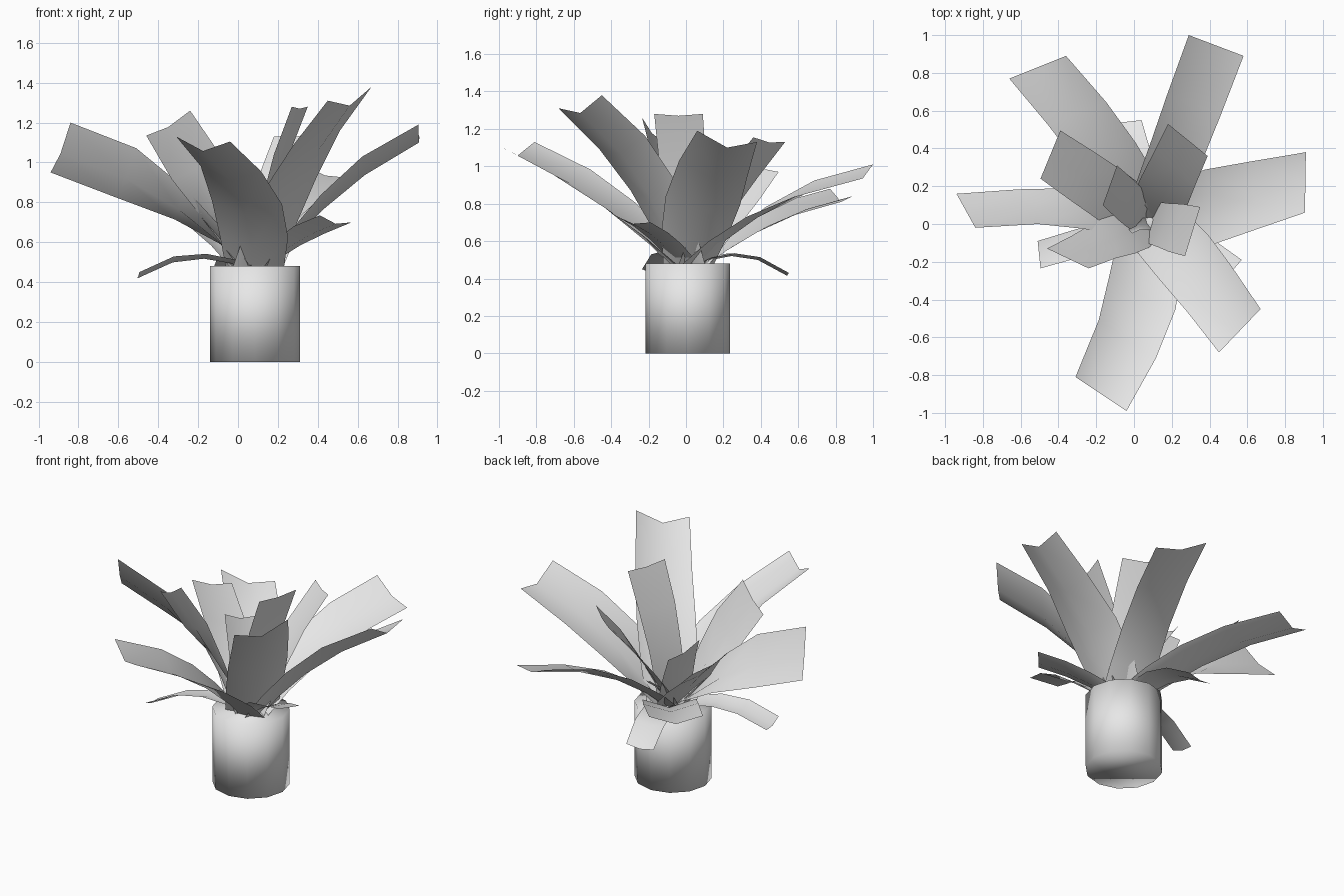
import bpy
import bmesh
from mathutils import Vector

if "Cube" in bpy.data.objects:
    bpy.data.objects.remove(bpy.data.objects["Cube"])

grey = bpy.data.materials.new("light_grey")
grey.diffuse_color = (0.8, 0.8, 0.8, 1)
grey.use_nodes = True
grey.node_tree.nodes["Principled BSDF"].inputs["Base Color"].default_value = grey.diffuse_color
POT = Vector((0.085, 0.01, 0))

# Stations along each leaf, and how much of the belly width each one gets
STATIONS = ((0, -0.6), (0.2, 0.5), (0.43, 1.0), (0.7, 0.6), (1, 0))


def finish(name, bm):
    for f in bm.faces:
        f.smooth = True
    me = bpy.data.meshes.new(name)
    bm.to_mesh(me)
    bm.free()
    me.materials.append(grey)
    ob = bpy.data.objects.new(name, me)
    bpy.context.collection.objects.link(ob)
    return ob


# Round pot, softly shaded over its few sides
bm = bmesh.new()
bmesh.ops.create_cone(bm, cap_ends=True, segments=12, radius1=0.226, radius2=0.226, depth=0.48)
pot = finish("pot", bm)
pot.location = POT + Vector((0, 0, 0.24))


def leaf(name, left, right, arch=0.08, base_half=0.15, belly=1.15, sway=0.0, fold=0.0):
    """Arched strip with a valley fold, from the pot centre to a blunt tip."""
    left, right = Vector(left), Vector(right)
    tip = (left + right) / 2
    tip_half = (right - left) / 2
    out = Vector((tip.x - POT.x, tip.y - POT.y, 0)).normalized()
    base = POT + Vector((0, 0, 0.46))
    side = Vector((-out.y, out.x, 0))
    if side.dot(tip_half) < 0:
        side = -side
    chord = (tip - base).normalized()
    bulge = side.cross(chord)
    if bulge.z < 0:
        bulge = -bulge
    ctrl = (base + tip) / 2 + bulge * arch * 2
    bm = bmesh.new()
    grid = []
    for t, share in STATIONS:
        centre = base * (1 - t) ** 2 + ctrl * 2 * t * (1 - t) + tip * t * t
        centre += side * sway * 4 * t * (1 - t)
        tangent = (ctrl - base) * (1 - t) + (tip - ctrl) * t
        half = (side * base_half).lerp(tip_half, min(1, t * 1.4))
        half *= 1 + (belly - 1) * share
        up = half.cross(tangent).normalized()
        if up.dot(bulge) < 0:
            up = -up
        # The fold drops straight down at the tip, square to the leaf lower down
        drop = up.lerp(Vector((0, 0, 1)), t).normalized() * fold
        grid.append([bm.verts.new(p) for p in (centre - half, centre - drop, centre + half)])
    for a, b in zip(grid, grid[1:]):
        for k in range(2):
            bm.faces.new((a[k], a[k + 1], b[k + 1], b[k]))
    bmesh.ops.recalc_face_normals(bm, faces=bm.faces)
    bm.normal_update()
    if sum(f.normal.dot(bulge) for f in bm.faces) < 0:
        bmesh.ops.reverse_faces(bm, faces=bm.faces)
    finish(name, bm)


# Long spreading leaves
leaf("long_leaf_back", (0.29, 1.0, 1.01), (0.58, 0.89, 0.92), 0.09, 0.14, 0.97, 0, 0.03)
leaf("long_leaf_back_left", (-0.66, 0.77, 0.88), (-0.36, 0.89, 0.84), 0.065, 0.14, 1.04, 0.03, 0.05)
leaf("long_leaf_left", (-0.94, 0.16, 0.95), (-0.84, -0.02, 1.20), 0.08, 0.13, 1.02, -0.05, 0.03)
leaf("long_leaf_right", (0.91, 0.38, 1.13), (0.905, 0.06, 1.19), 0.07, 0.16, 1.26, 0, 0.06)
leaf("long_leaf_front", (-0.31, -0.81, 1.13), (-0.04, -0.99, 1.105), 0.07, 0.17, 1.2, 0.065, 0.06)
leaf("long_leaf_front_right", (0.67, -0.45, 1.38), (0.45, -0.68, 1.31), 0.085, 0.16, 1.1, -0.02, 0.06)

# Steep upright leaves
leaf("upright_leaf_right", (0.35, 0.09, 1.28), (0.27, -0.17, 1.28), 0.03, 0.11, 0.95, 0, 0.01)
leaf("upright_leaf_left", (-0.46, -0.13, 1.135), (-0.24, -0.235, 1.26), 0.01, 0.12, 1.15, 0, 0.02)
leaf("upright_leaf_back", (0.18, 0.53, 1.13), (0.39, 0.36, 1.155), 0.03, 0.14, 1.06, 0, 0.015)
leaf("upright_leaf_back_left", (-0.39, 0.495, 0.97), (-0.495, 0.24, 1.06), 0.02, 0.13, 1.08, 0, 0.02)
leaf("upright_leaf_centre", (-0.165, 0.10, 0.98), (-0.09, 0.31, 0.91), 0.02, 0.09, 1.05, 0, 0.02)

# Low leaves hanging over the rim
leaf("low_leaf_left", (-0.495, -0.235, 0.45), (-0.51, -0.09, 0.42), 0.085, 0.07, 1.05, 0, 0.015)
leaf("low_leaf_back", (0.04, 0.55, 0.43), (-0.14, 0.53, 0.43), 0.09, 0.08, 1.1, 0, 0.015)
leaf("low_leaf_right", (0.57, -0.19, 0.70), (0.41, -0.375, 0.735), 0.03, 0.08, 1.0, 0, 0.025)

# Small sprouts in the middle
leaf("sprout_front", (-0.03, -0.03, 0.66), (-0.01, -0.05, 0.66), 0.01, 0.05, 1.0, 0, 0.01)
leaf("sprout_back", (0.09, 0.24, 0.70), (0.12, 0.24, 0.70), 0.02, 0.06, 1.1, 0, 0.01)
leaf("sprout_right", (0.17, -0.02, 0.60), (0.17, 0.02, 0.60), 0.01, 0.04, 1.0, 0, 0.01)
